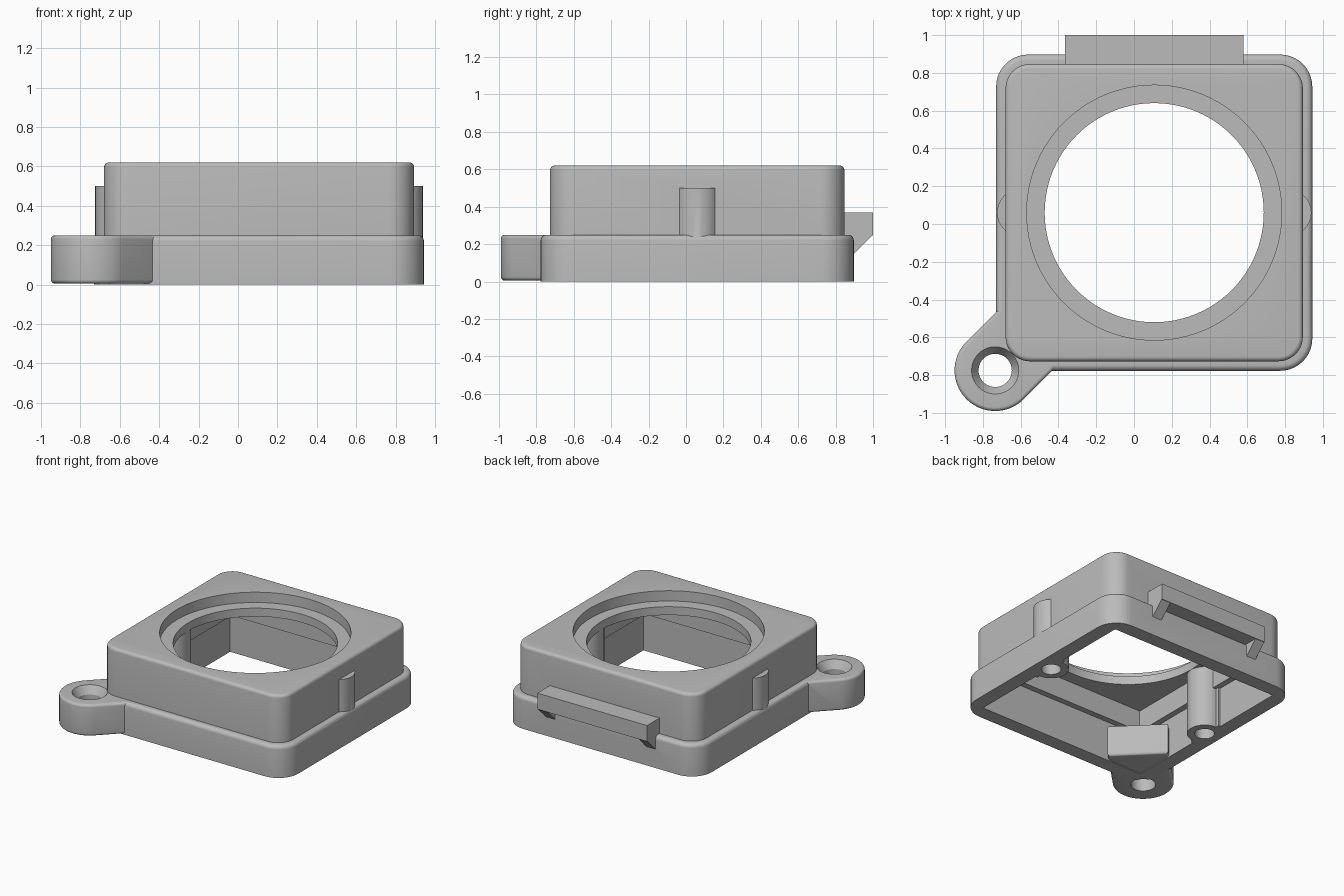
import bpy, bmesh, math
from mathutils import Vector

if "Cube" in bpy.data.objects:
    bpy.data.objects.remove(bpy.data.objects["Cube"], do_unlink=True)

grey = bpy.data.materials.new("plain grey")
grey.use_nodes = True
colour = (0.5, 0.5, 0.5, 1)
grey.diffuse_color = colour
grey.node_tree.nodes["Principled BSDF"].inputs["Base Color"].default_value = colour

CX, CY = 0.107, 0.06          # axis of the round opening
EX, EY = -0.735, -0.775       # axis of the mounting ear


def arc(cx, cy, r, start, end, n):
    return [(cx + r * math.cos(math.radians(start + (end - start) * i / n)),
             cy + r * math.sin(math.radians(start + (end - start) * i / n)))
            for i in range(n + 1)]


def rounded_square(half, r):
    """Outline function: inset distance -> rounded square around the opening."""
    def outline(d):
        k, pts = half - r, []
        for i, (sx, sy) in enumerate(((1, 1), (-1, 1), (-1, -1), (1, -1))):
            pts += arc(CX + sx * k, CY + sy * k, r - d, 90 * i, 90 * i + 90, 10)
        return pts
    return outline


def box(x0, x1, y0, y1):
    return lambda d: [(x0, y0), (x1, y0), (x1, y1), (x0, y1)]


def circle(cx, cy, r, n):
    return lambda d: arc(cx, cy, r - d, 0, 360, n)[:-1]


def ear_outline(d):
    """Round outer end, straight neck running diagonally into the housing."""
    r, c, reach = 0.215 - d, math.sqrt(0.5), 0.43 - d
    ends = [(EX + c * (reach + s * r), EY + c * (reach - s * r)) for s in (1, -1)]
    return arc(EX, EY, r, 135, 315, 32) + ends


def make(name, verts, faces):
    mesh = bpy.data.meshes.new(name)
    mesh.from_pydata(verts, [], faces)
    bm = bmesh.new()
    bm.from_mesh(mesh)
    bmesh.ops.recalc_face_normals(bm, faces=bm.faces)
    bm.to_mesh(mesh)
    bm.free()
    mesh.materials.append(grey)
    ob = bpy.data.objects.new(name, mesh)
    bpy.context.scene.collection.objects.link(ob)
    return ob


def loft(name, outline, layers):
    """Solid through the outline at each (inset, z) layer."""
    rings = [[Vector((x, y, z)) for x, y in outline(d)] for d, z in layers]
    n = len(rings[0])
    faces = [tuple(range(n)), tuple(range((len(rings) - 1) * n, len(rings) * n))]
    for k in range(len(rings) - 1):
        for i in range(n):
            j = (i + 1) % n
            faces.append((k * n + i, k * n + j, k * n + n + j, k * n + n + i))
    return make(name, [v for ring in rings for v in ring], faces)


def fillet(z, r, top=True, steps=5):
    """Quarter-round layers ending at, or starting from, height z."""
    out = []
    for i in range(steps + 1):
        a = math.radians(90 * i / steps)
        out.append((r - r * math.cos(a), z - r + r * math.sin(a)))
    return out if top else [(d, 2 * z - h) for d, h in reversed(out)]


def combine(target, tool, operation):
    mod = target.modifiers.new(tool.name, "BOOLEAN")
    mod.object, mod.operation, mod.solver = tool, operation, "EXACT"
    bpy.context.view_layer.update()
    result = bpy.data.meshes.new_from_object(
        target.evaluated_get(bpy.context.evaluated_depsgraph_get()))
    target.modifiers.clear()
    target.data = result
    bpy.data.objects.remove(tool, do_unlink=True)


def add(tool):
    combine(housing, tool, "UNION")


def cut(tool):
    combine(housing, tool, "DIFFERENCE")


# Stepped outer shell
housing = loft("housing", rounded_square(0.837, 0.17), [(0, 0)] + fillet(0.25, 0.03))
add(loft("upper_body", rounded_square(0.787, 0.13), [(0, 0.1)] + fillet(0.62, 0.025)))

# Hollow inside, wider at the bottom
for half, z0, z1 in ((0.725, -0.1, 0.31), (0.68, 0.2, 0.475)):
    cut(loft("cavity", box(CX - half, CX + half, CY - half, CY + half),
             [(0, z0), (0, z1)]))

# Mounting ear reaching into the corner
add(loft("mounting_ear", ear_outline,
         fillet(0.005, 0.02, top=False) + fillet(0.25, 0.02)))

# Screw posts on the two side walls
for side in (-1, 1):
    px = CX + side * 0.707
    wall = CX + side * 0.74
    add(loft("screw_post", circle(px, CY, 0.125, 32), [(0, 0), (0, 0.5)]))
    add(loft("post_web", box(min(px, wall), max(px, wall), CY - 0.15, CY + 0.15),
             [(0, 0), (0, 0.5)]))

# Latch bar on the back with a sloped bracket at each end
X0, X1 = -0.365, 0.58
add(loft("latch_bar", box(X0, X1, 0.82, 1.0), [(0, 0.245), (0, 0.37)]))
for x0 in (X0, X1 - 0.08):
    profile = [(0.87, 0.3), (1.0, 0.3), (1.0, 0.25), (0.895, 0.145), (0.87, 0.145)]
    n = len(profile)
    verts = [(x, y, z) for x in (x0, x0 + 0.08) for y, z in profile]
    faces = [tuple(range(n)), tuple(range(n, 2 * n))]
    faces += [(i, (i + 1) % n, (i + 1) % n + n, i + n) for i in range(n)]
    add(make("latch_bracket", verts, faces))

# Round opening with a recessed seat
cut(loft("opening", circle(CX, CY, 0.58, 96), [(0, 0.4), (0, 0.7)]))
cut(loft("seat", circle(CX, CY, 0.675, 96), [(0, 0.54), (0, 0.7)]))

# Screw holes, and the countersunk ear hole
for side in (-1, 1):
    cut(loft("screw_hole", circle(CX + side * 0.707, CY, 0.07, 32),
             [(0, -0.1), (0, 0.4)]))
cut(loft("ear_hole", circle(EX, EY, 0.125, 40),
         [(0.037, -0.1), (0.037, 0.19), (0, 0.25), (0, 0.3)]))

# Smooth rounds, crisp edges
bpy.ops.object.select_all(action="DESELECT")
housing.select_set(True)
bpy.context.view_layer.objects.active = housing
bpy.ops.object.shade_smooth_by_angle(angle=math.radians(30))
